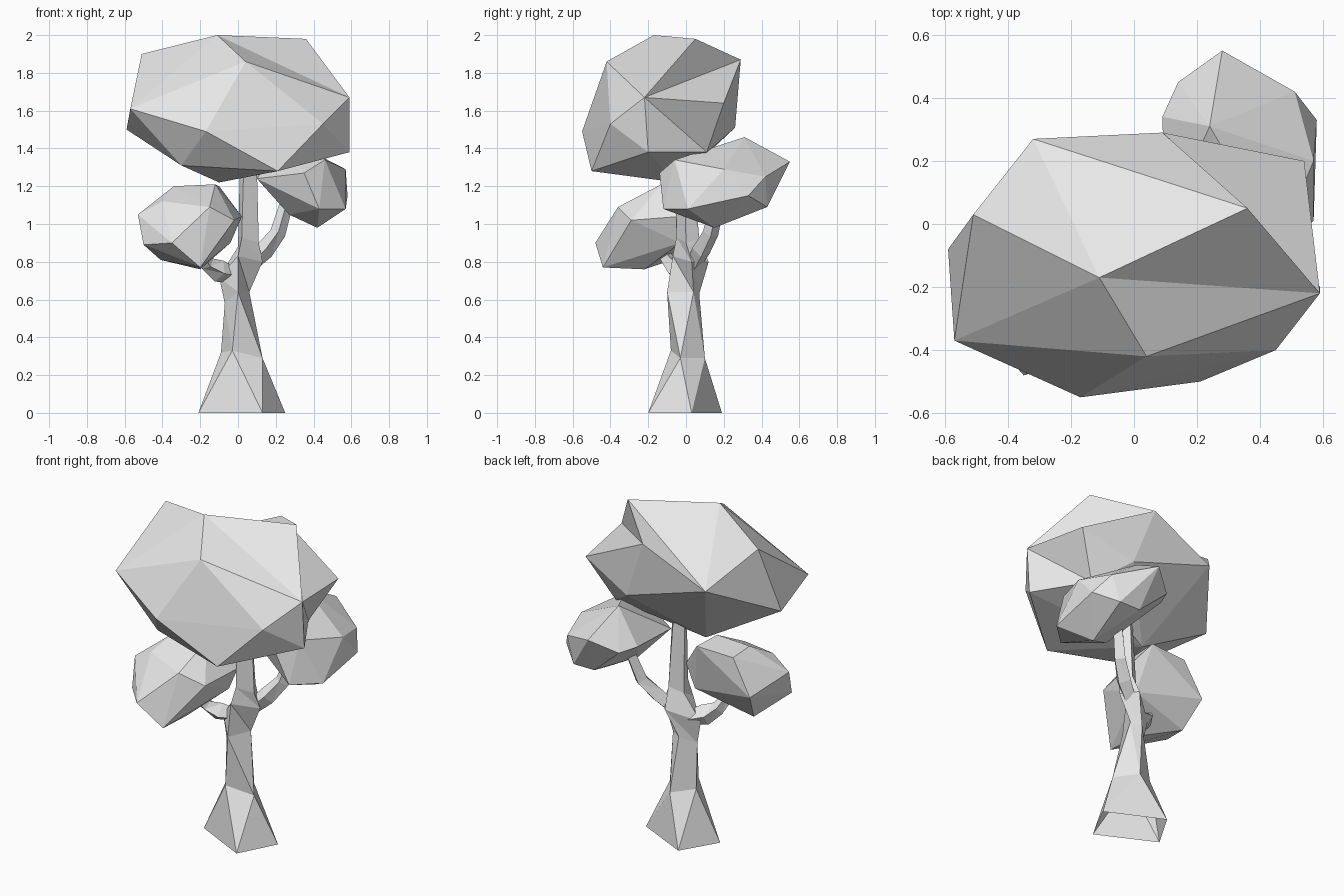
import bpy
import bmesh
import math
from mathutils import Vector

# Remove only the default object
default_object = bpy.data.objects.get("Cube")
if default_object:
    bpy.data.objects.remove(default_object, do_unlink=True)

# Single flat grey for the whole tree
grey = bpy.data.materials.new("light grey")
grey.use_nodes = True
grey.diffuse_color = (.8, .8, .8, 1)
grey.node_tree.nodes["Principled BSDF"].inputs["Base Color"].default_value = grey.diffuse_color


def finish(bm, name):
    """Turn a bmesh into a flat shaded object in the scene."""
    mesh = bpy.data.meshes.new(name)
    bm.to_mesh(mesh)
    bm.free()
    mesh.materials.append(grey)
    obj = bpy.data.objects.new(name, mesh)
    bpy.context.scene.collection.objects.link(obj)
    return obj


def faceted_crown(name, corners, creases=()):
    """Wrap foliage around corner points, then turn some edges into creases."""
    bm = bmesh.new()
    verts = [bm.verts.new(corner) for corner in corners]
    bmesh.ops.convex_hull(bm, input=verts)
    bmesh.ops.recalc_face_normals(bm, faces=bm.faces[:])
    for start, end in creases:
        edge = bm.edges.get((verts[start], verts[end]))
        if edge:
            bmesh.utils.edge_rotate(edge, True)
    loose = [v for v in bm.verts if not v.link_faces]
    bmesh.ops.delete(bm, geom=loose, context="VERTS")
    bm.normal_update()
    return finish(bm, name)


def loft(name, rings):
    """Skin a stack of rings with triangles, open below and capped on top."""
    bm = bmesh.new()
    loops = [[bm.verts.new(point) for point in ring] for ring in rings]
    for level, (lower, upper) in enumerate(zip(loops, loops[1:])):
        count = len(lower)
        for i in range(count):
            j = (i + 1) % count
            # The flared foot splits one way, everything above the other way
            if level == 0:
                bm.faces.new((lower[i], lower[j], upper[j]))
                bm.faces.new((lower[i], upper[j], upper[i]))
            else:
                bm.faces.new((lower[i], lower[j], upper[i]))
                bm.faces.new((lower[j], upper[j], upper[i]))
    bm.faces.new(loops[-1])
    bmesh.ops.recalc_face_normals(bm, faces=bm.faces[:])
    return finish(bm, name)


def branch(name, path, radii, sides=4):
    """Loft a tapering limb along a path of points."""
    points = [Vector(point) for point in path]
    rings = []
    for i, (centre, radius) in enumerate(zip(points, radii)):
        before = points[max(i - 1, 0)]
        after = points[min(i + 1, len(points) - 1)]
        direction = (after - before).normalized()
        across = direction.cross(Vector((0, 1, 0))).normalized()
        other = direction.cross(across)
        ring = []
        for k in range(sides):
            angle = math.tau * k / sides
            ring.append(centre + radius * (math.cos(angle) * across + math.sin(angle) * other))
        rings.append(ring)
    return loft(name, rings)


# Flared trunk, widening again where the limbs fork
loft("trunk", [
    [(.13, -.2, 0), (.25, .03, 0), (-.08, .19, 0), (-.21, -.03, 0)],
    [(-.03, -.08, .33), (.13, -.03, .29), (.04, .1, .29), (-.09, .03, .32)],
    [(0, -.1, .64), (.06, .04, .64), (0, .07, .63), (-.07, -.01, .58)],
    [(0, -.07, .83), (.13, .03, .8), (.06, .12, .8), (-.1, 0, .72)],
    [(.02, -.05, .93), (.11, 0, .9), (.07, .07, .92), (0, .02, .88)],
    [(.03, -.05, 1.3), (.1, -.01, 1.3), (.06, .04, 1.3), (.01, 0, 1.3)],
])

# Side limbs carrying the two small crowns
branch("left_branch",
       [(.06, .04, .78), (.14, .08, .86), (.21, .13, .95), (.26, .17, 1.12)],
       [.04, .05, .042, .035])
branch("right_branch",
       [(-.02, .01, .73), (-.1, -.04, .75), (-.16, -.08, .79), (-.2, -.13, .86)],
       [.04, .06, .04, .03])

# Large top crown
faceted_crown("main_crown", [
    (-.11, -.17, 2), (.36, .05, 1.98), (.59, -.22, 1.67), (.04, -.42, 1.86),
    (-.57, -.37, 1.61), (-.17, -.55, 1.49), (.21, -.5, 1.28), (.45, -.4, 1.53),
    (.59, -.2, 1.38), (.54, .2, 1.64), (.09, .29, 1.87), (-.32, .27, 1.68),
    (-.51, .03, 1.9), (-.59, -.08, 1.5), (-.1, -.05, 1.22), (.22, .26, 1.51),
    (.4, .11, 1.38), (-.3, -.35, 1.31),
], creases=[(1, 9), (1, 3), (10, 12), (1, 12), (8, 9)])

# Small crown on the left rear limb
faceted_crown("left_crown", [
    (.28, .55, 1.33), (.24, .31, 1.46), (.51, .42, 1.25), (.58, .33, 1.15),
    (.14, .45, 1.25), (.09, .34, 1.26), (.1, 0, 1.24), (.35, -.14, 1.27),
    (.43, -.12, 1.08), (.57, .01, 1.08), (.57, .2, 1.29), (.46, -.06, 1.34),
    (.42, .15, .98), (.46, .43, 1.09), (.27, .08, 1.05), (.32, .43, 1.09),
])

# Small crown on the right front limb
faceted_crown("right_crown", [
    (-.53, -.24, 1.05), (-.34, -.13, 1.2), (-.12, -.13, 1.21), (.02, -.03, 1.04),
    (-.2, -.44, .77), (-.41, -.07, .81), (-.5, -.31, .89), (-.4, -.27, 1.12),
    (-.15, -.36, 1.09), (-.35, -.48, .9), (-.02, -.29, 1.02), (-.2, -.22, .76),
    (-.04, -.03, .9), (-.1, .04, 1.2), (-.34, .03, 1.19), (-.46, .04, .98),
])
